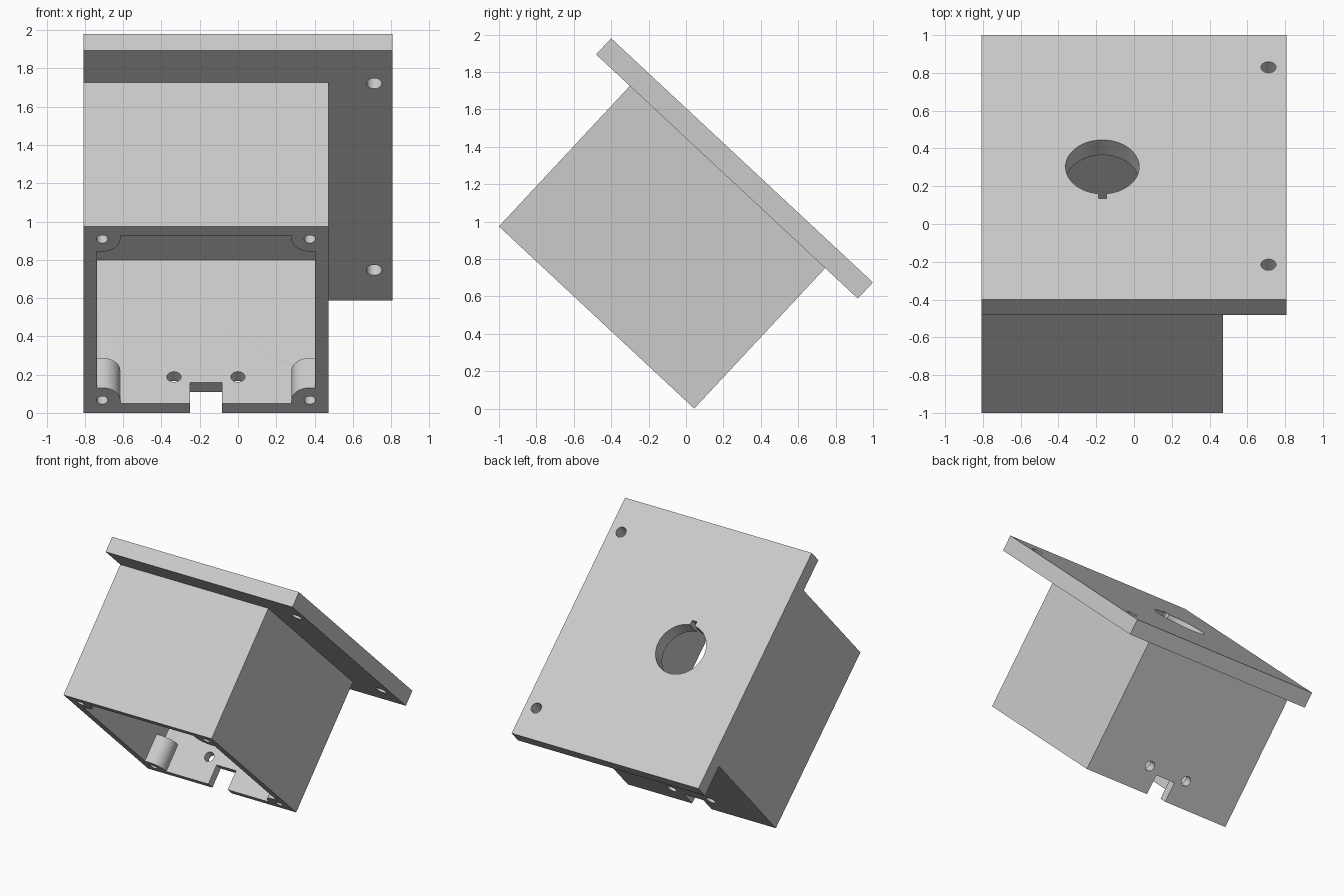
import bpy, bmesh, math

if "Cube" in bpy.data.objects:
    bpy.data.objects.remove(bpy.data.objects["Cube"])

# Everything is modelled flat (x, u along the plate, n out of the plate), then tilted
TILT = math.radians(-43)
N0, N1, N2 = 0.03, 1.057, 1.175          # open rim, plate underside, plate top
X0, X1, U0, U1 = -0.807, 0.472, -1.396, 0.032   # housing outline
WALL, INSET, POST_R, POST_TOP = 0.07, 0.097, 0.095, 0.243
CX, CU = (X0 + X1) / 2, (U0 + U1) / 2

grey = bpy.data.materials.new("light grey plastic")
grey.diffuse_color = (0.6, 0.6, 0.6, 1)
grey.use_nodes = True
grey.node_tree.nodes["Principled BSDF"].inputs["Base Color"].default_value = grey.diffuse_color


def prism(name, pts, lo, hi, axis="n"):
    """Extrude a 2D profile along n (profile x,u) or along u (profile x,n)."""
    put = (lambda p, t: (p[0], p[1], t)) if axis == "n" else (lambda p, t: (p[0], t, p[1]))
    bm = bmesh.new()
    low = [bm.verts.new(put(p, lo)) for p in pts]
    high = [bm.verts.new(put(p, hi)) for p in pts]
    bm.faces.new(low)
    bm.faces.new(high)
    for i in range(len(pts)):
        j = (i + 1) % len(pts)
        bm.faces.new((low[i], low[j], high[j], high[i]))
    bmesh.ops.recalc_face_normals(bm, faces=bm.faces)
    me = bpy.data.meshes.new(name)
    bm.to_mesh(me)
    bm.free()
    me.materials.append(grey)
    ob = bpy.data.objects.new(name, me)
    bpy.context.collection.objects.link(ob)
    return ob


def rect(x0, x1, y0, y1):
    return [(x0, y0), (x1, y0), (x1, y1), (x0, y1)]


def circle(x, y, r, n=48):
    return [(x + r * math.cos(2 * math.pi * i / n), y + r * math.sin(2 * math.pi * i / n))
            for i in range(n)]


def cut(ob, pts, lo, hi, axis="n"):
    cutter = prism("cutter", pts, lo, hi, axis)
    mod = ob.modifiers.new("cut", "BOOLEAN")
    mod.operation, mod.solver, mod.object = "DIFFERENCE", "EXACT", cutter
    bpy.context.view_layer.objects.active = ob
    bpy.ops.object.modifier_apply(modifier=mod.name)
    bpy.data.objects.remove(cutter)


def finish(ob):
    ob.rotation_euler = (TILT, 0, 0)
    bpy.ops.object.select_all(action="DESELECT")
    ob.select_set(True)
    bpy.context.view_layer.objects.active = ob
    bpy.ops.object.shade_smooth_by_angle(angle=math.radians(30))


# Housing: box with an open cavity, narrowed near the rim by four corner posts
housing = prism("housing", rect(X0, X1, U0, U1), N0, N1)
hx, hu = (X1 - X0) / 2, (U1 - U0) / 2
cut(housing, rect(X0 + WALL, X1 - WALL, U0 + WALL, U1 - WALL), POST_TOP, N1 + 0.1)
profile = []
for sx, su in ((1, 1), (-1, 1), (-1, -1), (1, -1)):
    px, pu = hx - INSET, hu - INSET
    corner = [(hx - WALL, pu - POST_R)]
    corner += [(px - POST_R * math.sin(a), pu - POST_R * math.cos(a))
               for a in (math.pi / 2 * i / 12 for i in range(13))]
    corner.append((px - POST_R, hu - WALL))
    corner = [(CX + sx * x, CU + su * u) for x, u in corner]
    profile += corner if sx * su > 0 else corner[::-1]
cut(housing, profile, N0 - 0.1, POST_TOP + 0.05)

# Screw holes in the posts
for sx in (-1, 1):
    for su in (-1, 1):
        cut(housing, circle(CX + sx * (hx - INSET), CU + su * (hu - INSET), 0.03, 32),
            N0 - 0.1, POST_TOP + 0.005)

# Cable slot and two round holes in the lower wall
cut(housing, rect(CX - 0.084, CX + 0.084, N0 - 0.1, 0.18), U1 - 0.12, U1 + 0.1, "u")
for s in (-1, 1):
    cut(housing, circle(CX + s * 0.167, 0.222, 0.037, 32), U1 - 0.12, U1 + 0.1, "u")
finish(housing)

# Mounting plate with keyed round opening and two screw holes
plate = prism("mounting_plate", rect(-0.807, 0.807, -1.643, 0.271), N1, N2)
cut(plate, circle(CX, CU, 0.195, 64), N1 - 0.1, N2 + 0.1)
cut(plate, rect(CX - 0.021, CX + 0.021, CU - 0.23, CU - 0.1), N1 - 0.1, N2 + 0.1)
for u in (0.039, -1.39):
    cut(plate, circle(0.712, u, 0.04, 32), N1 - 0.1, N2 + 0.1)
finish(plate)
